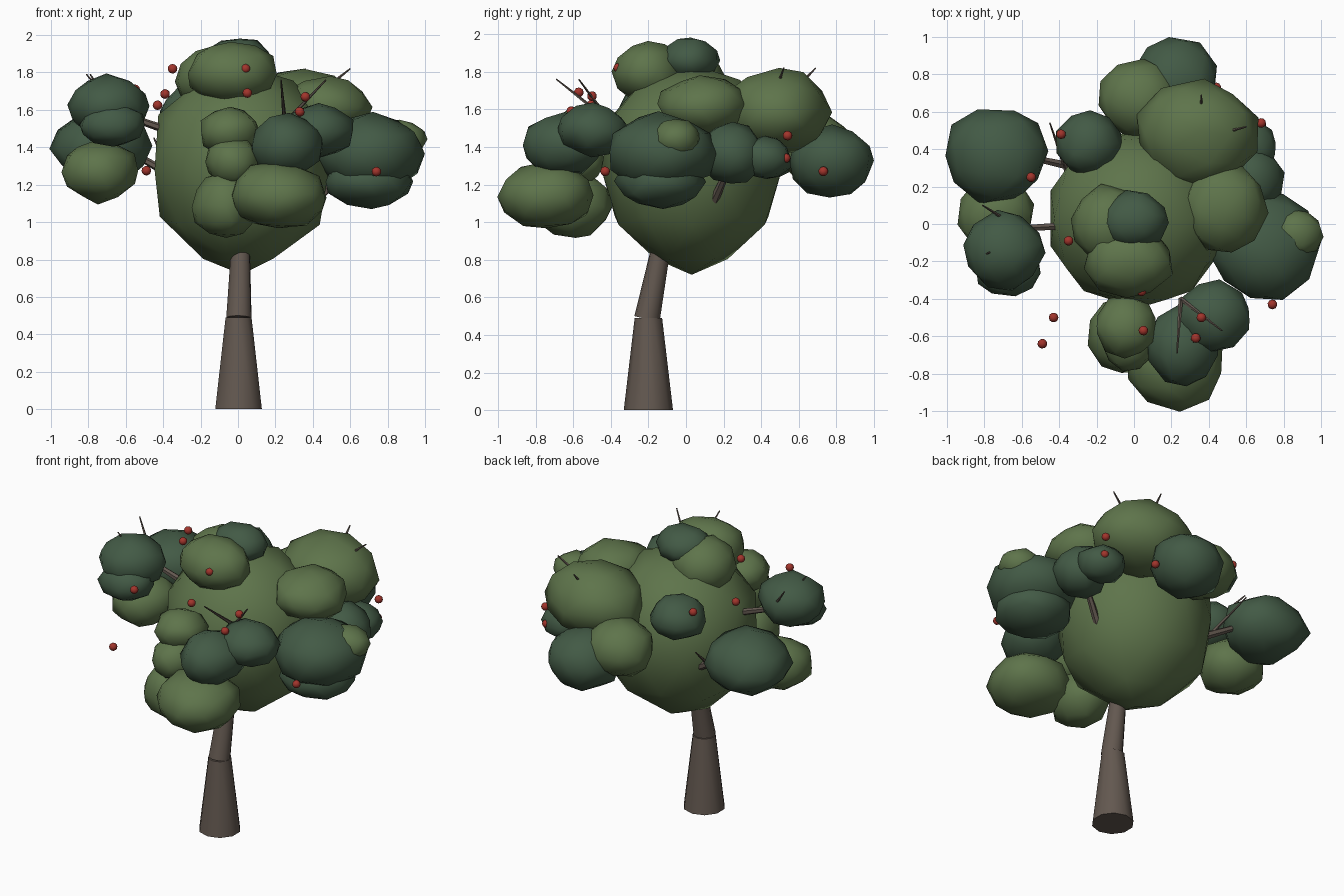
import bpy, bmesh, math, random
from mathutils import Vector, Matrix

random.seed(11)

def material(name, rgb):
    m = bpy.data.materials.new(name)
    m.diffuse_color = (*rgb, 1)
    return m

LIGHT = material("leaf_green", (0.112, 0.175, 0.070))
DARK = material("dark_leaf_green", (0.055, 0.102, 0.060))
BARK = material("bark_brown", (0.125, 0.098, 0.080))
RED = material("berry_red", (0.36, 0.035, 0.025))

def finish(name, bm, mat, angle):
    me = bpy.data.meshes.new(name)
    bm.to_mesh(me)
    bm.free()
    me.materials.append(mat)
    ob = bpy.data.objects.new(name, me)
    bpy.context.collection.objects.link(ob)
    bpy.ops.object.select_all(action='DESELECT')
    ob.select_set(True)
    bpy.context.view_layer.objects.active = ob
    bpy.ops.object.shade_smooth_by_angle(angle=math.radians(angle))
    return ob

def blob(name, c, r, mat, jitter=0.07, core=False):
    """Faceted ball with uneven points, squashed to radii r."""
    bm = bmesh.new()
    bmesh.ops.create_icosphere(bm, subdivisions=2, radius=1)
    turn = Matrix.Rotation(0 if core else random.uniform(0, 6.28), 3, 'Z')
    for v in bm.verts:
        p = turn @ v.co
        if core:  # pointed underside, broad shoulders
            k = 1.07 if p.z > 0.3 else 0.80 if p.z < -0.7 else 1.0
            p = Vector((p.x * k, p.y * k, p.z))
        else:
            p = p * 1.04 + Vector([random.uniform(-jitter, jitter) for _ in range(3)])
        v.co = Vector((p.x * r[0], p.y * r[1], p.z * r[2])) + Vector(c)
    return finish(name, bm, mat, 60)

def limb(name, a, b, r1, r2, sides, flat=False):
    """Tapered stick from a to b; flat keeps its ends level."""
    a, b = Vector(a), Vector(b)
    bm = bmesh.new()
    d = b - a
    bmesh.ops.create_cone(bm, cap_ends=True, segments=sides, radius1=r1, radius2=r2, depth=d.length)
    rot = Matrix() if flat else d.to_track_quat('Z', 'Y').to_matrix().to_4x4()
    bm.transform(Matrix.Translation((a + b) / 2) @ rot)
    return finish(name, bm, BARK, 50)

# Trunk in two tapered pieces
limb("trunk_lower", (0.003, -0.2, 0), (0.003, -0.2, 0.49), 0.131, 0.073, 10, True)
limb("trunk_upper", (0.005, -0.207, 0.487), (0.015, -0.12, 0.93), 0.069, 0.048, 10)

# Branch stubs reaching out to the leaf clusters
branches = [((-0.2, 0, 1.43), (-0.72, -0.03, 1.61)), ((-0.3, 0.3, 1.22), (-0.62, 0.37, 1.40)),
            ((0.38, 0.13, 1.07), (0.62, 0.25, 1.34))]
for i, (a, b) in enumerate(branches):
    limb(f"branch_{i}", a, b, 0.026, 0.015, 6)

# Central mass of leaves
blob("crown_core", (0.02, 0.03, 1.28), (0.49, 0.48, 0.56), LIGHT, core=True)

# Outer leaf clusters: centre, radii, colour
clusters = [
    # left side
    ((-0.73, 0.37, 1.40), (0.27, 0.25, 0.19), DARK),
    ((-0.74, 0.05, 1.27), (0.20, 0.20, 0.16), LIGHT),
    ((-0.70, -0.14, 1.62), (0.21, 0.20, 0.16), DARK),
    ((-0.67, -0.24, 1.52), (0.17, 0.15, 0.11), DARK),
    ((-0.24, 0.43, 1.59), (0.17, 0.17, 0.14), DARK),
    # back
    ((0.22, 0.77, 1.32), (0.22, 0.22, 0.19), DARK),
    ((0.03, 0.67, 1.41), (0.21, 0.20, 0.18), LIGHT),
    ((0.34, 0.48, 1.59), (0.32, 0.28, 0.22), LIGHT),
    # right side
    ((0.48, 0.09, 1.62), (0.22, 0.23, 0.16), LIGHT),
    ((0.71, -0.13, 1.37), (0.28, 0.28, 0.20), DARK),
    ((0.70, -0.13, 1.22), (0.23, 0.23, 0.14), DARK),
    ((0.87, -0.05, 1.44), (0.13, 0.125, 0.11), LIGHT),
    ((0.63, 0.24, 1.36), (0.17, 0.17, 0.16), DARK),
    ((0.61, 0.42, 1.34), (0.15, 0.14, 0.11), DARK),
    # top
    ((-0.03, -0.20, 1.80), (0.23, 0.18, 0.165), LIGHT),
    ((-0.13, 0.00, 1.76), (0.20, 0.20, 0.17), LIGHT),
    ((0.00, 0.02, 1.865), (0.17, 0.15, 0.115), DARK),
    # front
    ((-0.04, -0.55, 1.48), (0.16, 0.16, 0.125), LIGHT),
    ((-0.03, -0.61, 1.32), (0.14, 0.17, 0.13), LIGHT),
    ((-0.07, -0.60, 1.09), (0.17, 0.20, 0.17), LIGHT),
    ((0.22, -0.74, 1.14), (0.25, 0.25, 0.175), LIGHT),
    ((0.26, -0.65, 1.41), (0.19, 0.21, 0.16), DARK),
    ((0.43, -0.49, 1.49), (0.19, 0.18, 0.135), DARK),
]
for i, (c, r, m) in enumerate(clusters):
    blob(f"leaf_cluster_{i}", c, r, m)

# Bare twigs poking out of the leaves
twigs = [
    ((0.25, -0.40, 1.53), (0.23, -0.69, 1.76)), ((0.25, -0.40, 1.53), (0.47, -0.57, 1.76)),
    ((-0.36, 0.28, 1.25), (-0.45, 0.54, 1.45)), ((-0.65, 0.00, 1.60), (-0.81, 0.10, 1.79)),
    ((-0.70, -0.12, 1.65), (-0.79, -0.16, 1.79)),
    ((0.36, 0.58, 1.70), (0.36, 0.69, 1.82)), ((0.45, 0.48, 1.70), (0.60, 0.52, 1.82)),
]
for i, (a, b) in enumerate(twigs):
    limb(f"twig_{i}", a, b, 0.013, 0.004, 5)

# Red berries
berries = [
    (0.05, -0.57, 1.69), (0.36, -0.50, 1.67), (0.33, -0.61, 1.59), (-0.35, -0.09, 1.82),
    (0.04, -0.36, 1.82), (-0.39, 0.48, 1.685), (-0.55, 0.25, 1.71), (-0.43, -0.50, 1.625),
    (-0.49, -0.64, 1.275), (0.74, -0.43, 1.27), (0.68, 0.54, 1.46), (0.68, 0.53, 1.34),
    (0.44, 0.73, 1.27),
]
for i, c in enumerate(berries):
    blob(f"berry_{i}", c, (0.025,) * 3, RED, 0.0)
